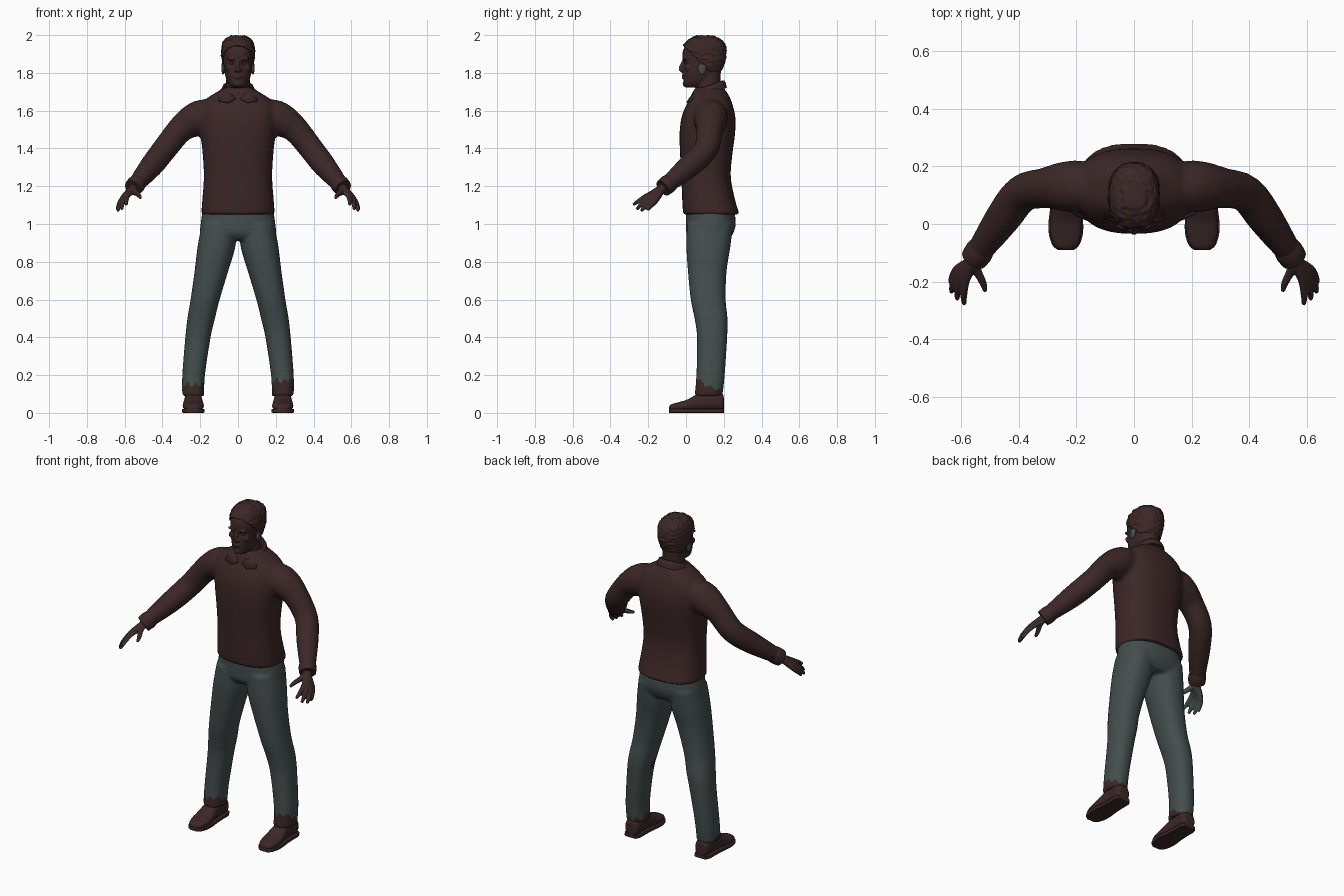
import bpy, bmesh, math
from mathutils import Vector, Matrix, noise

if "Cube" in bpy.data.objects:
    bpy.data.objects.remove(bpy.data.objects["Cube"])


def material(name, rgb):
    m = bpy.data.materials.new(name)
    m.use_nodes = True
    m.diffuse_color = (*rgb, 1)
    bsdf = m.node_tree.nodes["Principled BSDF"]
    bsdf.inputs["Base Color"].default_value = (*rgb, 1)
    bsdf.inputs["Roughness"].default_value = 0.9
    return m


BROWN = material("dark brown", (0.045, 0.02, 0.02))
SLATE = material("dark slate", (0.057, 0.075, 0.074))


def spline(rows, n=4):
    """Catmull-Rom interpolation through rows of numbers."""
    out = []
    for i in range(len(rows) - 1):
        p = [rows[max(i - 1, 0)], rows[i], rows[i + 1], rows[min(i + 2, len(rows) - 1)]]
        for k in range(n):
            t = k / n
            out.append([b + t * ((c - a) / 2 + t * (a - 2.5 * b + 2 * c - d / 2
                        + t * (1.5 * (b - c) + (d - a) / 2))) for a, b, c, d in zip(*p)])
    return out + [list(rows[-1])]


def ring(c, u, v, power=2.0, n=32):
    """Superellipse around c with half axes u and v."""
    pts = []
    for i in range(n):
        a = 2 * math.pi * i / n
        ca, sa = math.cos(a), math.sin(a)
        pts.append(Vector(c) + Vector(u) * math.copysign(abs(ca) ** (2 / power), ca)
                   + Vector(v) * math.copysign(abs(sa) ** (2 / power), sa))
    return pts


def loft(bm, rings):
    vs = [[bm.verts.new(p) for p in r] for r in rings]
    n = len(vs[0])
    for a, b in zip(vs, vs[1:]):
        for i in range(n):
            bm.faces.new((a[i], a[(i + 1) % n], b[(i + 1) % n], b[i]))
    bm.faces.new(vs[0][::-1])
    bm.faces.new(vs[-1])


def column(bm, rows, power=2.3, n=4):
    """Upright loft; rows are z, centre x, half width, front y, back y."""
    loft(bm, [ring((x, (f + b) / 2, z), (w, 0, 0), (0, (b - f) / 2, 0), power)
              for z, x, w, f, b in spline(rows, n)])


def tube(bm, rows, side=1):
    """Round loft along a path; rows are x, y, z, radius."""
    rows = spline(rows)
    pts = [Vector((side * r[0], r[1], r[2])) for r in rows]
    rings = []
    for i, p in enumerate(pts):
        d = pts[min(i + 1, len(pts) - 1)] - pts[max(i - 1, 0)]
        q = d.to_track_quat("Z", "Y").to_matrix()
        rings.append(ring(p, q.col[0] * rows[i][3], q.col[1] * rows[i][3], n=16))
    loft(bm, rings)


def ball(bm, c, size):
    bmesh.ops.create_uvsphere(bm, u_segments=20, v_segments=12, radius=1,
                              matrix=Matrix.Translation(c) @ Matrix.Diagonal((*size, 1)))


def part(name, bm, mats, voxel=0, smooth=0, rule=None, angle=60):
    """Turn bm into an object, optionally fused into one skin, coloured by a rule."""
    bmesh.ops.recalc_face_normals(bm, faces=bm.faces)
    mesh = bpy.data.meshes.new(name)
    bm.to_mesh(mesh)
    bm.free()
    ob = bpy.data.objects.new(name, mesh)
    bpy.context.collection.objects.link(ob)
    if voxel:
        r = ob.modifiers.new("fuse", "REMESH")
        r.mode, r.voxel_size = "VOXEL", voxel
        if smooth:
            s = ob.modifiers.new("soften", "SMOOTH")
            s.factor, s.iterations = 0.5, smooth
        dg = bpy.context.evaluated_depsgraph_get()
        ob.data = bpy.data.meshes.new_from_object(ob.evaluated_get(dg))
        ob.modifiers.clear()
    ob.data.materials.clear()
    for m in mats:
        ob.data.materials.append(m)
    for p in ob.data.polygons:
        p.material_index = int(rule(p)) if rule else 0
    bpy.ops.object.select_all(action="DESELECT")
    ob.select_set(True)
    bpy.context.view_layer.objects.active = ob
    bpy.ops.object.shade_smooth_by_angle(angle=math.radians(angle))
    return ob


# Shirt: torso and sleeves fused
bm = bmesh.new()
column(bm, [(1.05, 0, .195, -.015, .285), (1.12, 0, .19, -.02, .262), (1.25, 0, .181, -.025, .237),
            (1.38, 0, .188, -.032, .247), (1.48, 0, .2, -.034, .26), (1.56, 0, .205, -.025, .262),
            (1.62, 0, .2, -.003, .25), (1.665, 0, .165, .022, .235), (1.7, 0, .11, .035, .215),
            (1.725, 0, .075, .055, .195)], 2.5)
for s in (1, -1):
    tube(bm, [(.12, .125, 1.60, .07), (.19, .13, 1.57, .09), (.25, .13, 1.54, .086),
              (.31, .125, 1.495, .071), (.39, .105, 1.395, .066), (.46, .015, 1.305, .062),
              (.55, -.112, 1.198, .042)], s)
part("shirt", bm, [BROWN], .011, 5)

# Fold-over collar, lower at the front, with two pointed leaves
bm = bmesh.new()
loft(bm, [ring((0, .12, 1.705 + dz), (r, 0, 0), (0, r * 1.02, r * .38), n=40)
          for r, dz in ((.094, -.02), (.09, .005), (.08, .025), (.074, .028), (.068, .02))])
part("collar", bm, [BROWN])
for s, label in ((1, "left"), (-1, "right")):
    bm = bmesh.new()
    leaf = [(.07, .085, 1.725), (.1, .075, 1.695), (.105, .02, 1.652), (.05, .002, 1.645),
            (.012, .015, 1.665), (.045, .045, 1.705)]
    vs = [bm.verts.new((s * x, y, z)) for x, y, z in leaf]
    bmesh.ops.triangle_fill(bm, use_beauty=True,
                            edges=[bm.edges.new((vs[i - 1], vs[i])) for i in range(len(vs))])
    ob = part(label + "_collar_leaf", bm, [BROWN])
    ob.modifiers.new("thickness", "SOLIDIFY").thickness = .009

# Trousers: pelvis and legs fused, with stained hems
bm = bmesh.new()
column(bm, [(.915, 0, .17, .03, .225), (.95, 0, .2, .003, .25), (1.0, 0, .198, -.001, .263),
            (1.09, 0, .185, 0, .255)])
for s in (1, -1):
    column(bm, [(.09, s * .237, .058, .045, .193), (.2, s * .235, .06, .055, .205),
                (.4, s * .212, .067, .058, .218), (.5, s * .195, .073, .045, .22),
                (.6, s * .174, .077, .025, .21), (.75, s * .141, .089, .01, .215),
                (.88, s * .114, .1, .002, .235), (1.0, s * .1, .092, .005, .25)])


def stained(p):
    x, y, z = p.center
    ragged = .012 * math.sin(x * 160) + .01 * math.sin(y * 110)
    hem = z < (.175 if x > 0 else .155) - .5 * (y - .05) + ragged
    return hem or (p.center - Vector((.135, .12, .45))).length < .028


part("trousers", bm, [SLATE, BROWN], .009, 5, stained)

# Head: skull, neck and face features fused
skull = [(1.722, 0, .028, .0, .06), (1.738, 0, .046, -.012, .1), (1.765, 0, .061, -.014, .145),
         (1.8, 0, .071, -.016, .175), (1.85, 0, .077, -.014, .197), (1.9, 0, .08, -.019, .205),
         (1.94, 0, .077, -.006, .2), (1.97, 0, .062, .022, .175), (1.987, 0, .03, .06, .135)]
bm = bmesh.new()
column(bm, skull)
column(bm, [(1.64, 0, .072, .06, .19), (1.7, 0, .064, .055, .182), (1.82, 0, .062, .06, .185)], 2)
tube(bm, [(0, -.012, 1.868, .007), (0, -.022, 1.84, .01), (0, -.028, 1.82, .012), (0, -.014, 1.807, .009)])
for z, w in ((1.786, .026), (1.775, .023)):
    ball(bm, (0, -.012, z), (w, .011, .006))
ball(bm, (0, -.004, 1.742), (.025, .014, .016))
for s in (1, -1):
    ball(bm, (s * .013, -.018, 1.815), (.009, .01, .008))
    ball(bm, (s * .033, -.008, 1.874), (.028, .013, .008))
    ball(bm, (s * .045, .01, 1.825), (.022, .016, .02))
head = part("head", bm, [BROWN], .0045, 2)
for v in head.data.vertices:
    if v.co.y < .04:
        d = (Vector((abs(v.co.x), v.co.z)) - Vector((.032, 1.853))).length
        v.co.y += .009 * math.exp(-(d / .013) ** 2)

# Eyes and ears
for s, label in ((1, "left"), (-1, "right")):
    bm = bmesh.new()
    ball(bm, (s * .032, .002, 1.853), (.014, .011, .008))
    part(label + "_eye", bm, [BROWN])
    bm = bmesh.new()
    ball(bm, (s * .079, .085, 1.825), (.009, .022, .034))
    part(label + "_ear", bm, [BROWN, SLATE], rule=lambda p: p.center.z < 1.845)

# Hair: curly cap over the skull with a sloping hairline
bm = bmesh.new()
column(bm, [(z + .006, x, w + .005, f - .003, b + .006) for z, x, w, f, b in skull[3:]], n=6)
bmesh.ops.subdivide_edges(bm, edges=bm.edges, cuts=1, use_grid_fill=True)
bmesh.ops.delete(bm, context="FACES", geom=[
    f for f in bm.faces if f.calc_center_median().z < 1.932 - .95 * f.calc_center_median().y])
bm.normal_update()
for v in bm.verts:
    v.co += v.normal * (.003 + .007 * noise.noise(v.co * 70))
hair = part("hair", bm, [BROWN])
hair.modifiers.new("thickness", "SOLIDIFY").thickness = .008

# Hands with grey palms, and sleeve cuffs
fingers = [((.584, -.19, 1.155), (.592, -.245, 1.125), (.59, -.28, 1.102)),
           ((.6, -.186, 1.145), (.613, -.235, 1.105), (.615, -.262, 1.077)),
           ((.61, -.173, 1.135), (.63, -.215, 1.095), (.635, -.238, 1.068)),
           ((.613, -.157, 1.13), (.632, -.187, 1.095), (.638, -.205, 1.073)),
           ((.545, -.165, 1.17), (.525, -.205, 1.152), (.517, -.235, 1.138))]
for s, label in ((1, "left"), (-1, "right")):
    bm = bmesh.new()
    for knuckle, middle, tip in fingers:
        tube(bm, [(.545, -.105, 1.2, .027), (.558, -.13, 1.185, .024),
                  (*knuckle, .016), (*middle, .0125), (*tip, .008)], s)
    palm = Vector((-.7 * s, .1, -.7))
    part(label + "_hand", bm, [BROWN, SLATE], .0045, 3, lambda p: p.normal.dot(palm) > .25)
    bm = bmesh.new()
    tube(bm, [(.528, -.08, 1.223, .046), (.54, -.098, 1.209, .05), (.557, -.122, 1.19, .047)], s)
    part(label + "_cuff", bm, [BROWN])

# Shoes: rounded upper with a flat sole
last = [(-.091, .022, .035), (-.075, .042, .047), (-.035, .055, .058), (.01, .056, .072),
        (.06, .05, .1), (.12, .047, .115), (.175, .046, .11), (.2, .034, .095)]
for s, label in ((1, "left"), (-1, "right")):
    bm = bmesh.new()
    loft(bm, [ring((s * .237, y, h / 2 + .005), (w, 0, 0), (0, 0, h / 2 - .005), 2.4)
              for y, w, h in spline(last)])
    part(label + "_shoe", bm, [BROWN], .007, 3)
    bm = bmesh.new()
    loft(bm, [ring((s * .237, y, .011), (w + .004, 0, 0), (0, 0, .011), 8)
              for y, w, h in spline(last)])
    part(label + "_sole", bm, [BROWN], angle=40)
